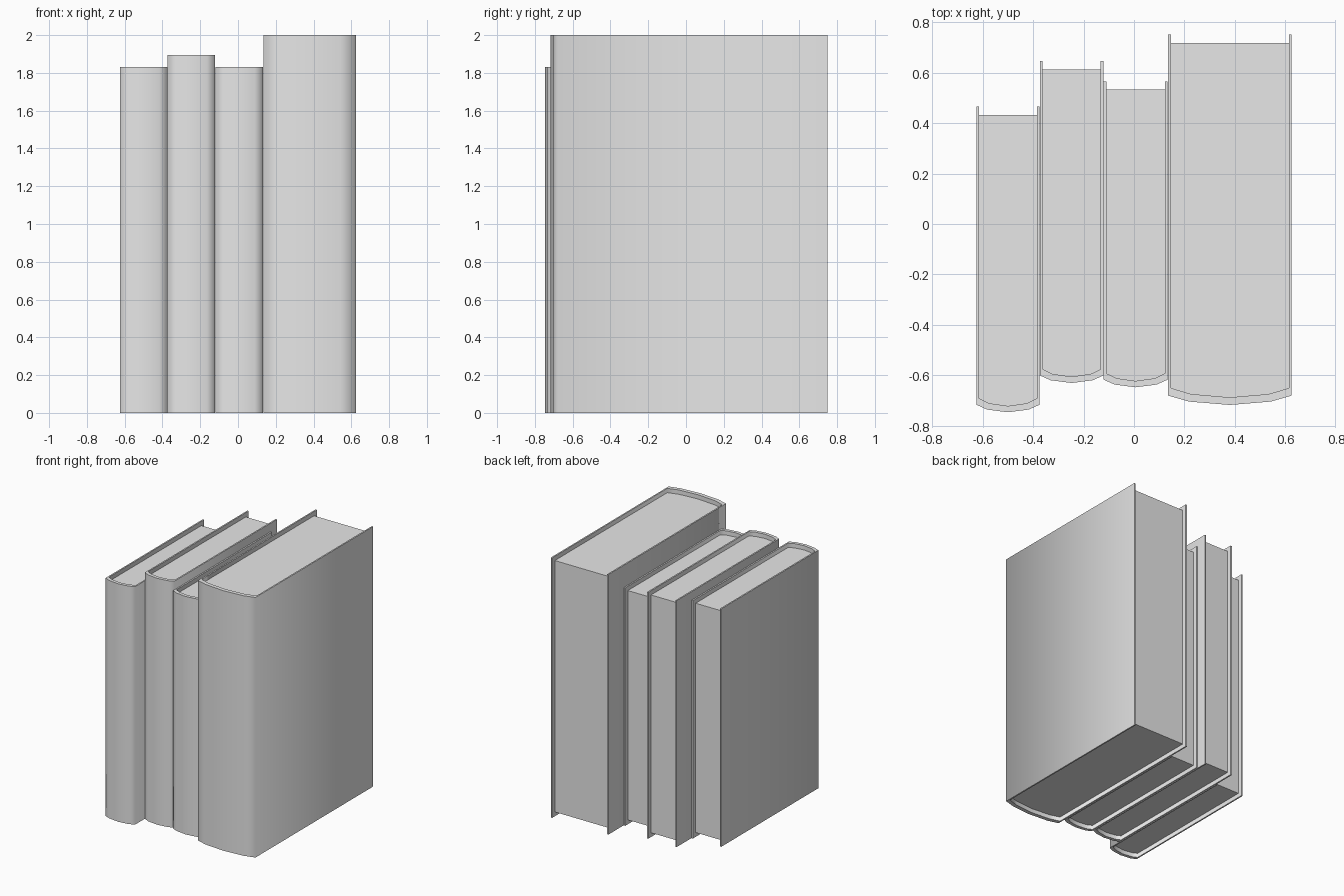
import bpy
import math

cube = bpy.data.objects.get("Cube")
if cube:
    bpy.data.objects.remove(cube, do_unlink=True)

# One plain grey for everything
grey = bpy.data.materials.new("plain_grey")
grey.use_nodes = True
grey.diffuse_color = (0.8, 0.8, 0.8, 1)
grey.node_tree.nodes["Principled BSDF"].inputs["Base Color"].default_value = (0.8, 0.8, 0.8, 1)

INSET = 0.033    # pages sit back from the cover edges
BOARD = 0.011    # cover board thickness
SPINE = ((0, 0), (0.17, 0.64), (0.5, 1), (0.83, 0.64), (1, 0))  # rounded spine profile


def outline(left, right, back, corner, bulge):
    """Plan of a book: back edge, round the spine, back edge again."""
    arc = [(left + (right - left) * u, corner - bulge * v) for u, v in SPINE]
    return [(left, back)] + arc + [(right, back)]


def make_object(name, verts, faces):
    mesh = bpy.data.meshes.new(name)
    mesh.from_pydata(verts, [], faces)
    mesh.materials.append(grey)
    obj = bpy.data.objects.new(name, mesh)
    bpy.context.collection.objects.link(obj)
    return mesh


def make_cover(name, outer, inner, height):
    """Wrap-around cover: a bent strip with thickness, open at the back."""
    n = len(outer)
    verts = [(x, y, z) for z in (0, height) for ring in (outer, inner) for x, y in ring]
    o0, i0, o1, i1 = (k * n for k in range(4))
    faces = []
    for a in range(n - 1):
        b = a + 1
        faces += [(o0 + a, o0 + b, o1 + b, o1 + a),   # outside
                  (i0 + b, i0 + a, i1 + a, i1 + b),   # inside
                  (o1 + a, o1 + b, i1 + b, i1 + a),   # top rim
                  (o0 + b, o0 + a, i0 + a, i0 + b)]   # bottom rim
    e = n - 1
    faces += [(o0, o1, i1, i0), (o0 + e, i0 + e, i1 + e, o1 + e)]  # back edges
    mesh = make_object(name, verts, faces)
    mesh.shade_smooth()
    mesh.set_sharp_from_angle(angle=math.radians(80))


def make_pages(name, plan, height):
    """Solid page block filling the cover."""
    n = len(plan)
    verts = [(x, y, z) for z in (INSET, height - INSET) for x, y in plan]
    faces = [(a, (a + 1) % n, (a + 1) % n + n, a + n) for a in range(n)]
    faces += [tuple(range(n, 2 * n)), tuple(reversed(range(n)))]
    make_object(name, verts, faces)


# name, left x, right x, back y, spine corner y, bulge, spine thickness, height
BOOKS = (
    ("first_book", -0.625, -0.374, 0.465, -0.716, 0.03, 0.025, 1.83),
    ("second_book", -0.373, -0.121, 0.646, -0.6, 0.03, 0.025, 1.895),
    ("third_book", -0.12, 0.133, 0.565, -0.617, 0.03, 0.025, 1.83),
    ("thick_book", 0.135, 0.625, 0.75, -0.68, 0.037, 0.03, 2),
)

for name, left, right, back, corner, bulge, spine, height in BOOKS:
    outer = outline(left, right, back, corner, bulge)
    inner = outline(left + BOARD, right - BOARD, back, corner + spine, bulge)
    block = outline(left + BOARD, right - BOARD, back - INSET, corner + spine, bulge)
    make_cover(name + "_cover", outer, inner, height)
    make_pages(name + "_pages", block, height)
